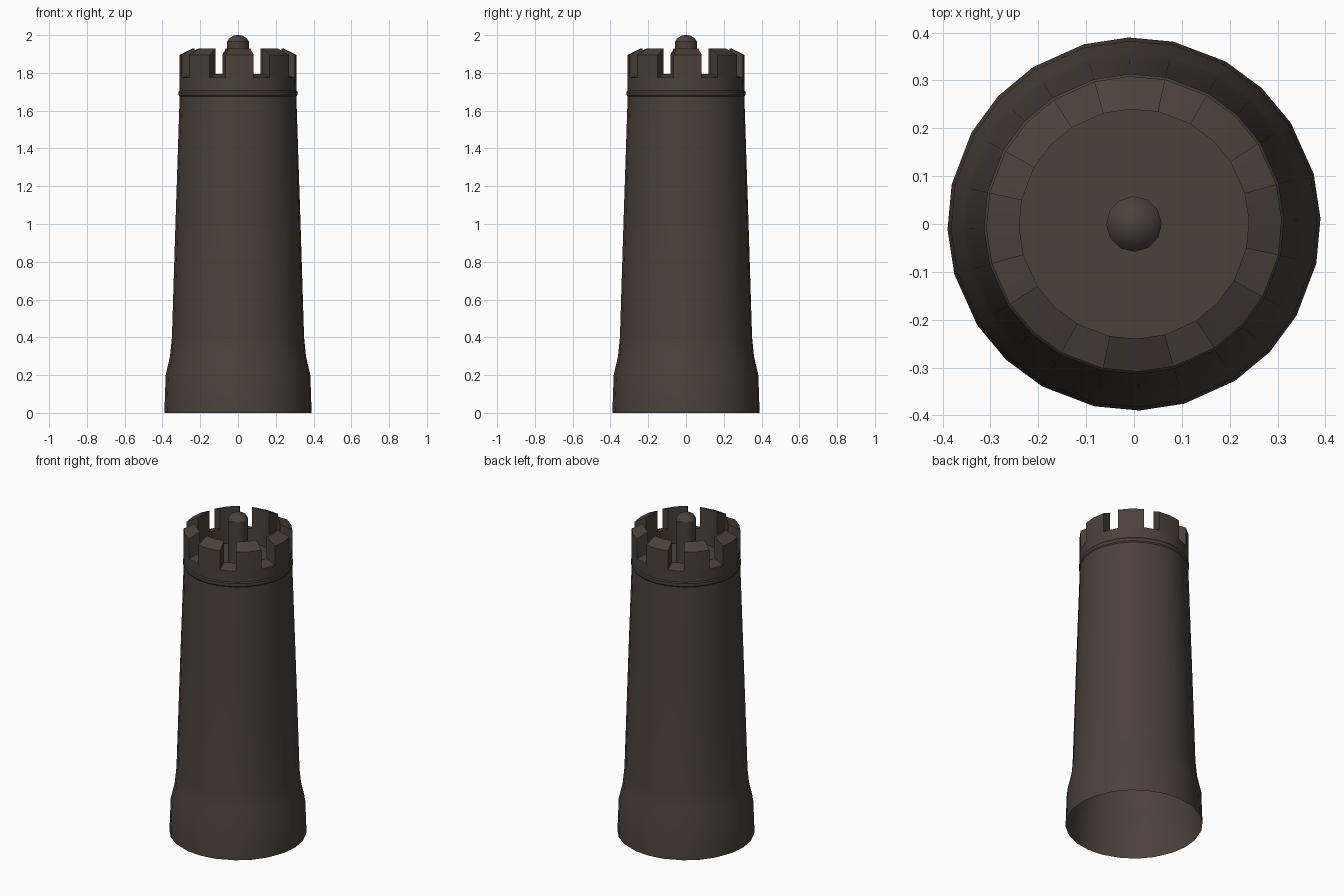
import bpy, bmesh, math

if "Cube" in bpy.data.objects:
    bpy.data.objects.remove(bpy.data.objects["Cube"])

stone = bpy.data.materials.new("dark_stone")
stone.diffuse_color = (0.072, 0.053, 0.042, 1)
stone.use_nodes = True
stone.node_tree.nodes["Principled BSDF"].inputs["Base Color"].default_value = stone.diffuse_color

TURN = math.radians(1.7)
HALF = math.radians(13.9)   # half angle of one merlon
STEP = math.radians(45)


def finish(name, bm, angle=30):
    bmesh.ops.recalc_face_normals(bm, faces=bm.faces)
    me = bpy.data.meshes.new(name)
    bm.to_mesh(me)
    bm.free()
    me.materials.append(stone)
    ob = bpy.data.objects.new(name, me)
    bpy.context.collection.objects.link(ob)
    bpy.ops.object.select_all(action='DESELECT')
    ob.select_set(True)
    bpy.context.view_layer.objects.active = ob
    bpy.ops.object.shade_smooth_by_angle(angle=math.radians(angle))
    return ob


def point(r, a, z):
    return (r * math.cos(a), r * math.sin(a), z)


def lathe(name, profile, angles):
    """Spin a radius/height profile; the last loop is capped."""
    bm = bmesh.new()
    loops = [[bm.verts.new(point(r, a, z)) for a in angles] for r, z in profile]
    n = len(angles)
    for lo, hi in zip(loops, loops[1:]):
        for i in range(n):
            j = (i + 1) % n
            bm.faces.new((lo[i], lo[j], hi[j], hi[i]))
    bm.faces.new(loops[-1])
    return finish(name, bm)


# Tower wall, string course, sloping sill and sunken roof floor (open below)
angles = [k * STEP + TURN + d for k in range(8) for d in (-HALF, 0, HALF)]
lathe("tower_body", [
    (0.39, 0), (0.383, 0.2), (0.36, 0.3), (0.35, 0.4), (0.33, 1.04),
    (0.309, 1.675), (0.314, 1.682), (0.314, 1.70), (0.309, 1.706),
    (0.309, 1.775), (0.24, 1.795), (0.24, 1.70)], angles)

# Eight merlons with tops sloping outward
bm = bmesh.new()
for k in range(8):
    mid = k * STEP + TURN
    cols = []
    for d in (-HALF, 0, HALF):
        a = mid + d
        cols.append([bm.verts.new(point(r, a, z)) for r, z in
                     ((0.309, 1.775), (0.309, 1.895), (0.24, 1.93), (0.24, 1.795))])
    for p, q in zip(cols, cols[1:]):
        for i in range(3):
            bm.faces.new((p[i], q[i], q[i + 1], p[i + 1]))
    bm.faces.new(cols[0])
    bm.faces.new(cols[-1])
finish("merlons", bm)

# Central post with rounded cap
lathe("roof_post", [(0.058, 1.70), (0.058, 1.965), (0.045, 1.985),
                    (0.022, 1.997), (0.004, 2.0)],
      [i * math.tau / 12 + TURN for i in range(12)])
